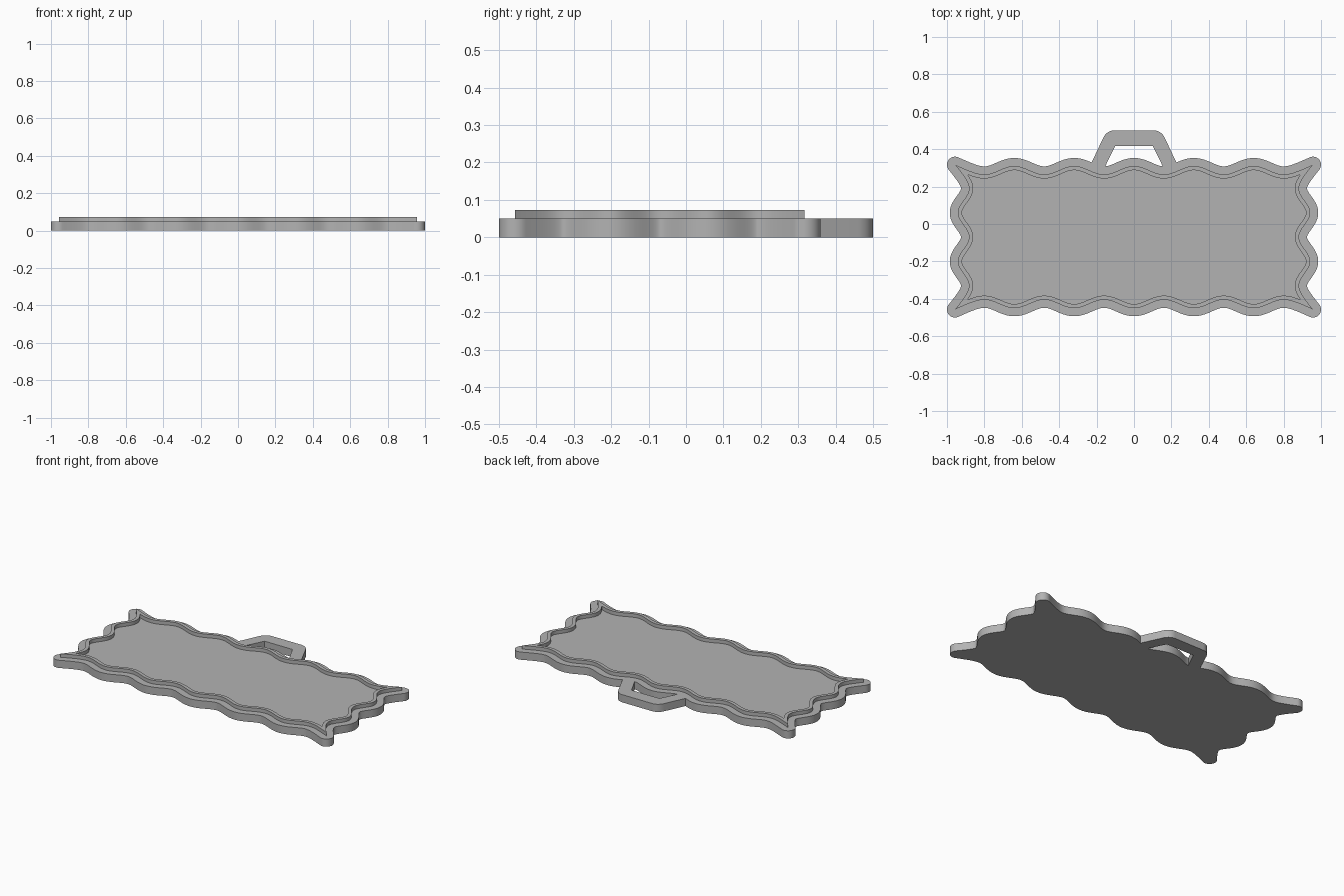
import bpy
import math
from mathutils import Vector
from mathutils.geometry import intersect_line_line_2d

cube = bpy.data.objects.get("Cube")
if cube:
    bpy.data.objects.remove(cube, do_unlink=True)

# Main dimensions
CENTER_Y = -0.07
CORNER = Vector((0.957, 0.387))
BASE_TOP, RIM_TOP = 0.05, 0.073
BORDER, RIM_WIDTH = 0.043, 0.022

grey = bpy.data.materials.new("plain grey")
grey.use_nodes = True
colour = (0.45, 0.45, 0.45, 1)
grey.diffuse_color = colour
grey.node_tree.nodes["Principled BSDF"].inputs["Base Color"].default_value = colour


def wave(t, period, valley, crest, last_valley, end, tip):
    """Edge height: a cosine that flares into a pointed tip after its last valley."""
    if t <= last_valley:
        phase = 2 * math.pi * (last_valley - t) / period
        return valley + (crest - valley) * (1 - math.cos(phase)) / 2
    u = (t - last_valley) / (end - last_valley)
    flare = (math.hypot(1, u / 0.4) - 1) / (math.hypot(1, 1 / 0.4) - 1)
    return valley + (tip - valley) * flare


def offset(points, distance):
    """Shift an open path sideways, to its left when positive."""
    shifted = []
    for i, p in enumerate(points):
        d = (points[min(i + 1, len(points) - 1)] - points[max(i - 1, 0)]).normalized()
        shifted.append(p + Vector((-d.y, d.x)) * distance)
    return shifted


# One quarter of the wavy outline: long edge and short edge meet at the corner
N = 90
xs = [CORNER.x * i / N for i in range(N + 1)]
ys = [CORNER.y * (N - i) / N for i in range(N + 1)]
long_edge = [Vector((x, wave(x, 0.32, 0.335, 0.38, 0.80, CORNER.x, CORNER.y))) for x in xs]
short_edge = [Vector((wave(y, 0.26, 0.882, 0.942, 0.26, CORNER.y, CORNER.x), y)) for y in ys]


def outward(distance):
    a, b = offset(long_edge, distance), offset(short_edge, distance)
    start, end = a[-1] - CORNER, b[0] - CORNER
    a0, a1 = math.atan2(start.y, start.x), math.atan2(end.y, end.x)
    arc = []
    for i in range(1, 16):
        t = a0 + (a1 - a0) * i / 16
        arc.append(CORNER + Vector((math.cos(t), math.sin(t))) * distance)
    return a + arc + b


def inward(distance):
    a, b = offset(long_edge, -distance), offset(short_edge, -distance)
    for i in range(N):
        for j in range(N - 1, -1, -1):
            hit = intersect_line_line_2d(a[i], a[i + 1], b[j], b[j + 1])
            if hit:
                return a[:i + 1] + [hit] + b[j + 1:]
    return a + b


def full_loop(quarter):
    """Mirror a quarter outline into the closed loop."""
    half = quarter + [Vector((p.x, -p.y)) for p in reversed(quarter[:-1])]
    loop = half + [Vector((-p.x, p.y)) for p in reversed(half[1:-1])]
    return [(p.x, p.y + CENTER_Y) for p in loop]


def slab(name, loops, bottom, top):
    """Extruded flat shape; a second loop becomes a hole."""
    curve = bpy.data.curves.new(name, "CURVE")
    curve.dimensions = "2D"
    curve.fill_mode = "BOTH"
    curve.extrude = (top - bottom) / 2
    for loop in loops:
        spline = curve.splines.new("POLY")
        spline.points.add(len(loop) - 1)
        for point, (x, y) in zip(spline.points, loop):
            point.co = (x, y, 0, 1)
        spline.use_cyclic_u = True
    curve.materials.append(grey)
    obj = bpy.data.objects.new(name, curve)
    obj.location.z = (top + bottom) / 2
    bpy.context.collection.objects.link(obj)
    bpy.ops.object.select_all(action="DESELECT")
    obj.select_set(True)
    bpy.context.view_layer.objects.active = obj
    bpy.ops.object.convert(target="MESH")
    bpy.ops.object.mode_set(mode="EDIT")
    bpy.ops.mesh.select_all(action="SELECT")
    bpy.ops.mesh.remove_doubles(threshold=0.00005)
    bpy.ops.mesh.normals_make_consistent(inside=False)
    bpy.ops.object.mode_set(mode="OBJECT")
    bpy.ops.object.shade_smooth_by_angle(angle=math.radians(30))
    return bpy.context.object


# Wavy base plate and the raised rim standing on it
slab("base_plate", [full_loop(outward(BORDER))], 0, BASE_TOP)
slab("raised_rim", [full_loop(long_edge + short_edge[1:]), full_loop(inward(RIM_WIDTH))],
     BASE_TOP, RIM_TOP)

# Hanging handle: a trapezoid arch with rounded outer shoulders
p0, p1, p2 = Vector((0.165, 0.46)), Vector((0.145, 0.5)), Vector((0.105, 0.5))
shoulder = []
for i in range(13):
    t = i / 12
    p = p0 * (1 - t) ** 2 + p1 * 2 * t * (1 - t) + p2 * t ** 2
    shoulder.append((p.x, p.y))
right_half = [(0.1, 0.417), (0.158, 0.3), (0.233, 0.315)] + shoulder
slab("handle", [right_half + [(-x, y) for x, y in reversed(right_half)]], 0, BASE_TOP)
